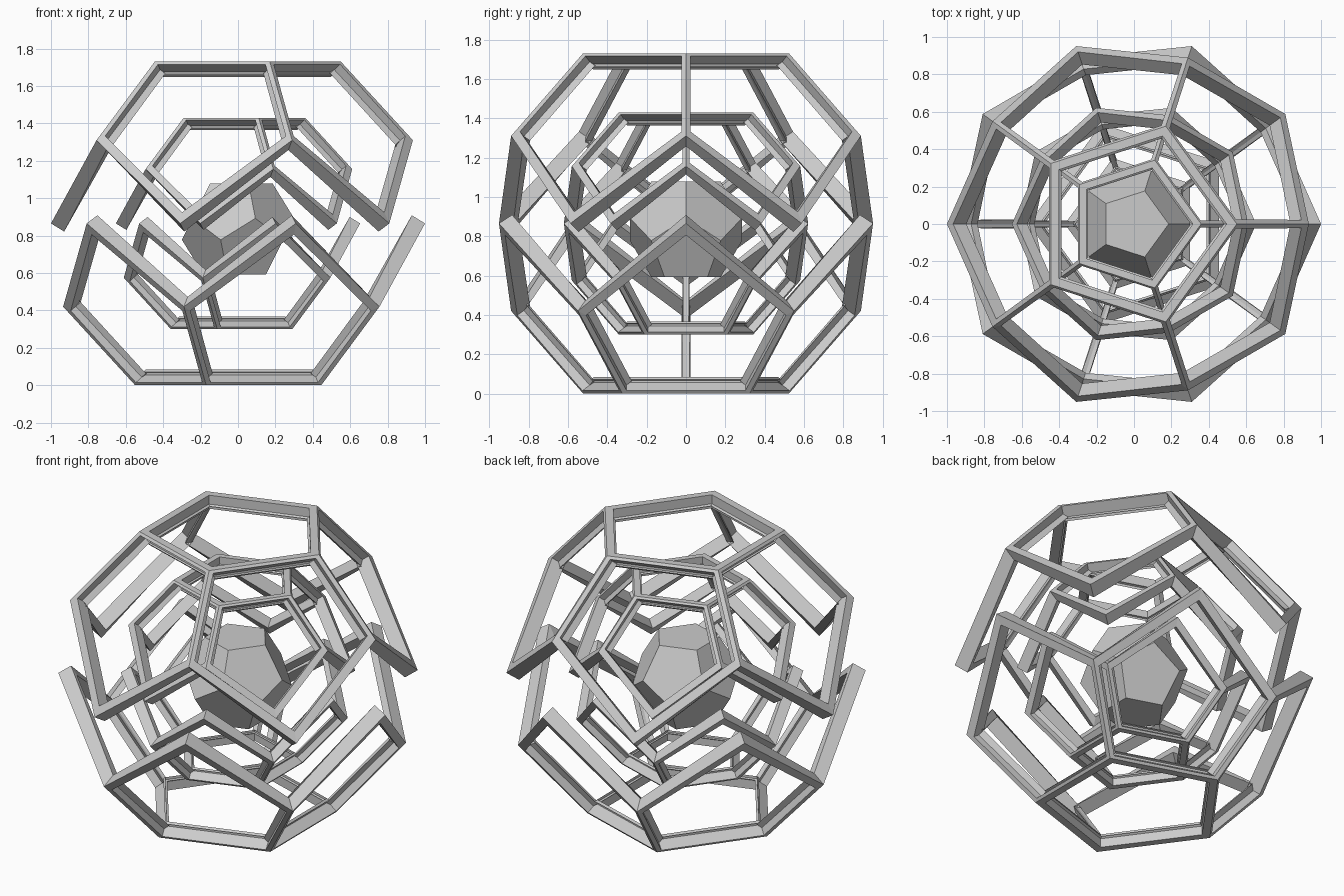
import bpy, bmesh, math
from mathutils import Vector, Matrix

if "Cube" in bpy.data.objects:
    bpy.data.objects.remove(bpy.data.objects["Cube"], do_unlink=True)

grey = bpy.data.materials.new("light grey")
grey.use_nodes = True
grey.diffuse_color = (0.6, 0.6, 0.6, 1)
grey.node_tree.nodes["Principled BSDF"].inputs["Base Color"].default_value = (0.6, 0.6, 0.6, 1)

MID = 0.865  # height of the common centre


def finish(bm, name):
    mesh = bpy.data.meshes.new(name)
    bm.to_mesh(mesh)
    bm.free()
    mesh.materials.append(grey)
    ob = bpy.data.objects.new(name, mesh)
    bpy.context.collection.objects.link(ob)
    return ob


def ring(radius, z, start=0):
    """Five points evenly spread around the vertical axis."""
    angles = [math.radians(start + 72 * k) for k in range(5)]
    return [Vector((radius * math.cos(a), radius * math.sin(a), z)) for a in angles]


def add_border(bm, pts, widths):
    """Outline a polygon with flat strips, one width per edge."""
    n = len(pts)
    inset = []
    for i, p in enumerate(pts):
        to_prev = (pts[i - 1] - p).normalized()
        to_next = (pts[(i + 1) % n] - p).normalized()
        shift = to_next * widths[i - 1] + to_prev * widths[i]
        inset.append(p + shift / math.sin(to_prev.angle(to_next)))
    for i in range(n):
        j = (i + 1) % n
        bm.faces.new([bm.verts.new(c) for c in (pts[i], pts[j], inset[j], inset[i])])


def half_frame(name, scale, depth, width, lower):
    """Open pentagonal dome: cap ring, five stems and a zigzag rim."""
    bm = bmesh.new()
    cap = ring(0.55 * scale, 0.865 * scale)
    shoulder = ring(0.935 * scale, 0.445 * scale)
    tips = ring(1.0 * scale, 0, 36)
    add_border(bm, cap, [0.045 * width] * 5)
    stem, zig, top = 0.027 * width, 0.05 * width, 0.018 * width
    for k in range(5):
        j = (k + 1) % 5
        add_border(bm, [cap[k], shoulder[k], tips[k], shoulder[j], cap[j]],
                   [stem, zig, zig, stem, top])
    bmesh.ops.remove_doubles(bm, verts=bm.verts, dist=0.0005)
    if lower:
        bm.transform(Matrix.Rotation(math.pi, 4, 'Y'))
    bm.transform(Matrix.Translation((0, 0, MID)))
    ob = finish(bm, name)
    mod = ob.modifiers.new("beam depth", 'SOLIDIFY')
    mod.thickness = depth
    mod.offset = -1


# Two nested frames, each an upper and a lower dome
for label, scale, depth, width in (("outer", 1.0, 0.083, 1.0), ("inner", 0.653, 0.066, 0.8)):
    half_frame(label + "_frame_upper", scale, depth, width, False)
    half_frame(label + "_frame_lower", scale, depth, width, True)

# Solid twelve-sided core
edge = 0.218
bm = bmesh.new()
for radius, z, start in ((0.851, 1.1135, 0), (1.376, 0.263, 0),
                         (1.376, -0.263, 36), (0.851, -1.1135, 36)):
    for p in ring(radius * edge, z * edge + 0.835, start):
        bm.verts.new(p)
bmesh.ops.convex_hull(bm, input=bm.verts)
bmesh.ops.dissolve_limit(bm, angle_limit=math.radians(5), verts=bm.verts, edges=bm.edges)
bmesh.ops.recalc_face_normals(bm, faces=bm.faces)
finish(bm, "core")
